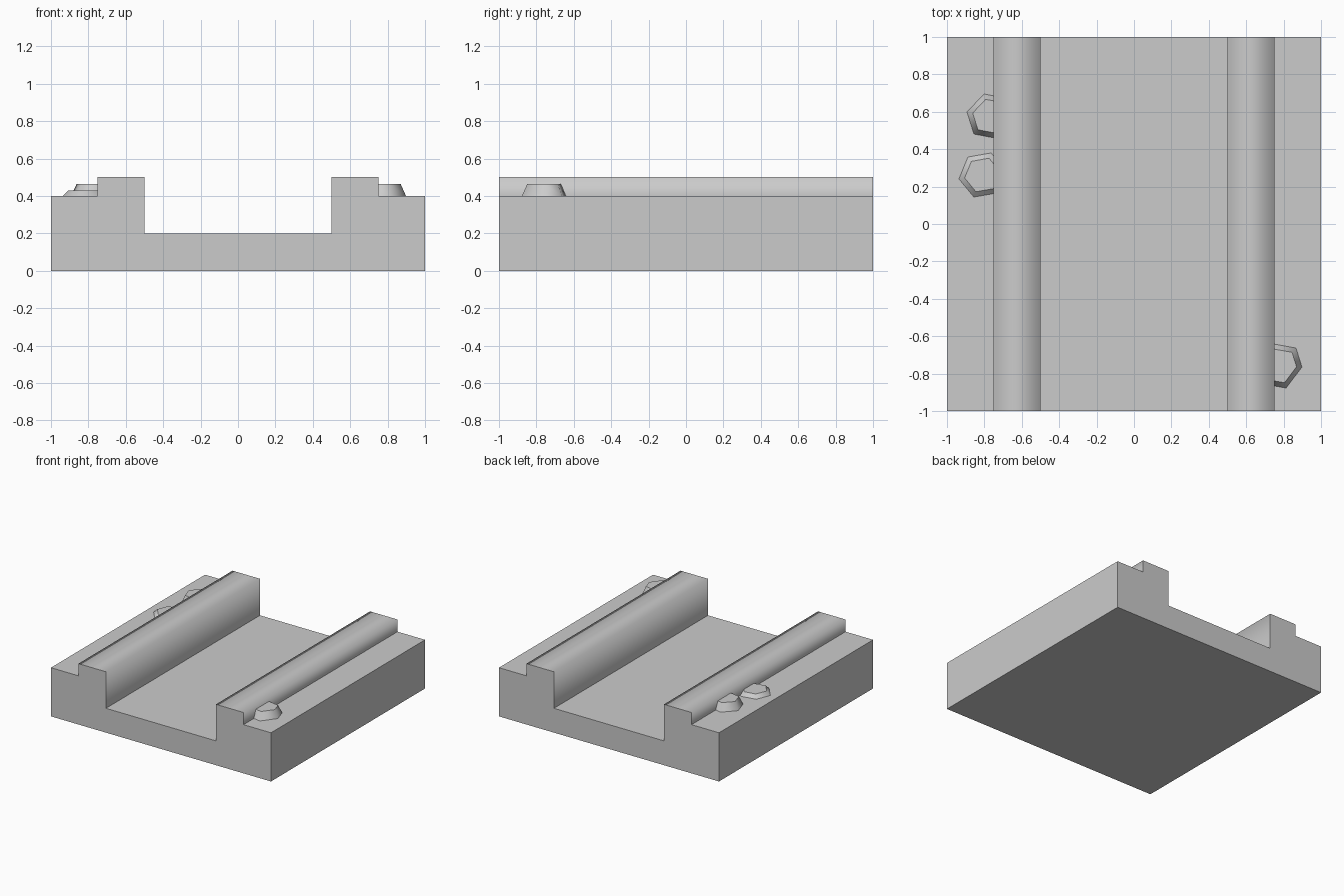
import bpy, bmesh

if "Cube" in bpy.data.objects:
    bpy.data.objects.remove(bpy.data.objects["Cube"])


def make_object(name, bm):
    bmesh.ops.recalc_face_normals(bm, faces=bm.faces)
    mesh = bpy.data.meshes.new(name)
    bm.to_mesh(mesh)
    bm.free()
    obj = bpy.data.objects.new(name, mesh)
    bpy.context.collection.objects.link(obj)
    return obj


def loft(name, ring_a, ring_b, is_smooth):
    """Closed solid between two matching rings; is_smooth(face centre) picks the soft sides."""
    bm = bmesh.new()
    a = [bm.verts.new(p) for p in ring_a]
    b = [bm.verts.new(p) for p in ring_b]
    bm.faces.new(a)
    bm.faces.new(b)
    n = len(a)
    for i in range(n):
        j = (i + 1) % n
        f = bm.faces.new((a[i], a[j], b[j], b[i]))
        f.smooth = is_smooth(f.calc_center_median())
    return make_object(name, bm)


# Channel block: half profile mirrored, then extruded front to back
half = [(1, 0), (1, 0.4), (0.75, 0.4), (0.75, 0.5), (0.5, 0.5), (0.5, 0.2)]
profile = half + [(-x, z) for x, z in reversed(half)]
loft("channel_base",
     [(x, -1, z) for x, z in profile],
     [(x, 1, z) for x, z in profile],
     lambda c: 0.45 < abs(c.x) < 0.8 and c.z > 0.3)


# Six-sided tapered stones, partly buried in the rails:
# three corners are given, the others are opposite through the centre
def stone(name, centre, corners, height, taper=0.76):
    cx, cy = centre
    offs = [(x - cx, y - cy) for x, y in corners]
    offs += [(-x, -y) for x, y in offs]
    loft(name,
         [(cx + x, cy + y, 0.4) for x, y in offs],
         [(cx + x * taper, cy + y * taper, 0.4 + height) for x, y in offs],
         lambda c: True)


stone("stone_right", (0.778, -0.759),
      [(0.866, -0.663), (0.898, -0.765), (0.813, -0.877)], 0.065)
stone("stone_left_back", (-0.766, 0.576),
      [(-0.802, 0.695), (-0.893, 0.599), (-0.856, 0.481)], 0.065)
stone("stone_left_low", (-0.81, 0.262),
      [(-0.888, 0.358), (-0.936, 0.241), (-0.856, 0.144)], 0.03)
